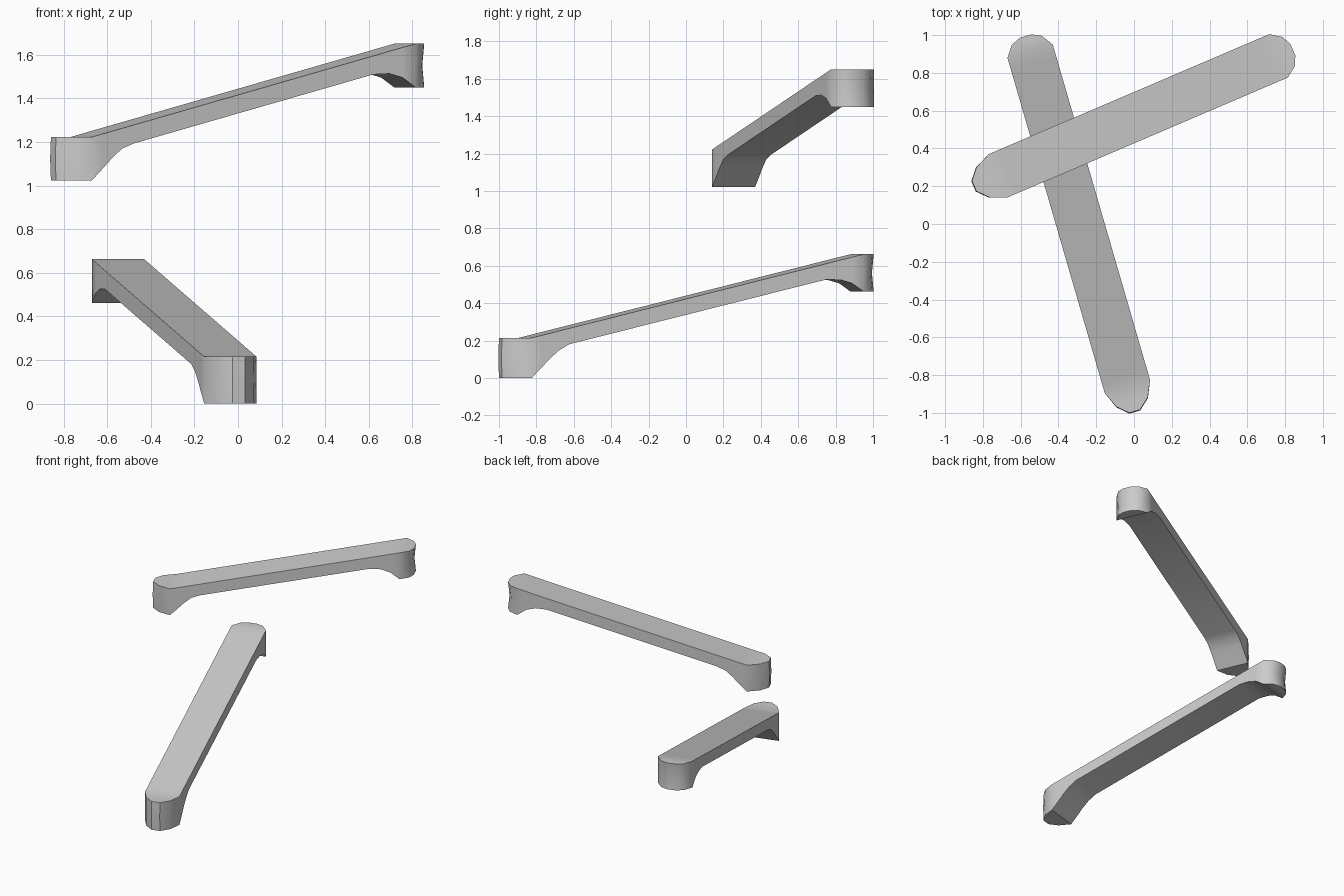
import bpy, bmesh
from mathutils import Vector

if "Cube" in bpy.data.objects:
    bpy.data.objects.remove(bpy.data.objects["Cube"])

HALF = 0.125          # half width of the bar
FOOT = 0.2            # height of both feet
THICK = 0.085         # vertical thickness of the bar

# (distance from the foot corner, half width) for the rounded ends, tip first
LOW_CAP = [(-0.137, 0.03), (-0.086, 0.087)]
HIGH_CAP = [(0.06, 0.083), (0.083, 0.032)]
# (distance from the foot corner, height above foot bottom) for the arches
LOW_ARCH = [(0.05, 0.05), (0.1, 0.102), (0.15, 0.146)]
HIGH_ARCH = [(-0.13, 0.063), (-0.065, 0.045)]


def handle(name, low, high, z_low, z_high, foot_low):
    """Sloping grab bar lofted between two foot corner midpoints."""
    low, high = Vector(low), Vector(high)
    length = (high - low).length
    along = (high - low).normalized()
    across = Vector((-along.y, along.x))
    rise = z_high - z_low

    def top(u):
        return z_low + rise * min(max(u / length, 0), 1)

    # stations: u, half width, bottom z, waist shift
    b_low, b_high = z_low - foot_low, z_high - FOOT
    st = [(u, w, b_low, -0.004) for u, w in LOW_CAP]
    st.append((0, HALF, b_low, 0))
    st += [(u, HALF, b_low + h, 0) for u, h in LOW_ARCH]
    for u in (0.21, length - 0.21):
        st.append((u, HALF, top(u) - THICK, 0))
    st += [(length + u, HALF, b_high + h, 0) for u, h in HIGH_ARCH]
    st.append((length, HALF, b_high, 0))
    st += [(length + u, w, b_high, -0.01) for u, w in HIGH_CAP]

    bm = bmesh.new()
    rings = []
    for u, w, b, waist in st:
        t = top(u)
        m = (t + b) / 2
        ring = []
        for side, z, shift in ((-1, b, 0), (-1, m, waist), (-1, t, 0),
                               (1, t, 0), (1, m, waist), (1, b, 0)):
            p = low + along * (u + shift) + across * (side * w)
            ring.append(bm.verts.new((p.x, p.y, z)))
        rings.append(ring)
    for a, c in zip(rings, rings[1:]):
        for i in range(6):
            j = (i + 1) % 6
            bm.faces.new((a[i], a[j], c[j], c[i]))
    # close both tips
    for r in (rings[0], rings[-1]):
        bm.faces.new((r[0], r[1], r[4], r[5]))
        bm.faces.new((r[1], r[2], r[3], r[4]))
    bmesh.ops.recalc_face_normals(bm, faces=bm.faces)

    mesh = bpy.data.meshes.new(name)
    bm.to_mesh(mesh)
    bm.free()
    ob = bpy.data.objects.new(name, mesh)
    bpy.context.collection.objects.link(ob)
    bpy.ops.object.select_all(action='DESELECT')
    ob.select_set(True)
    bpy.context.view_layer.objects.active = ob
    bpy.ops.object.shade_smooth_by_angle(angle=0.7)


handle("upper_handle", (-0.72, 0.255), (0.765, 0.89), 1.222, 1.65, 0.2)
handle("lower_handle", (-0.035, -0.86), (-0.55, 0.915), 0.215, 0.662, 0.215)
